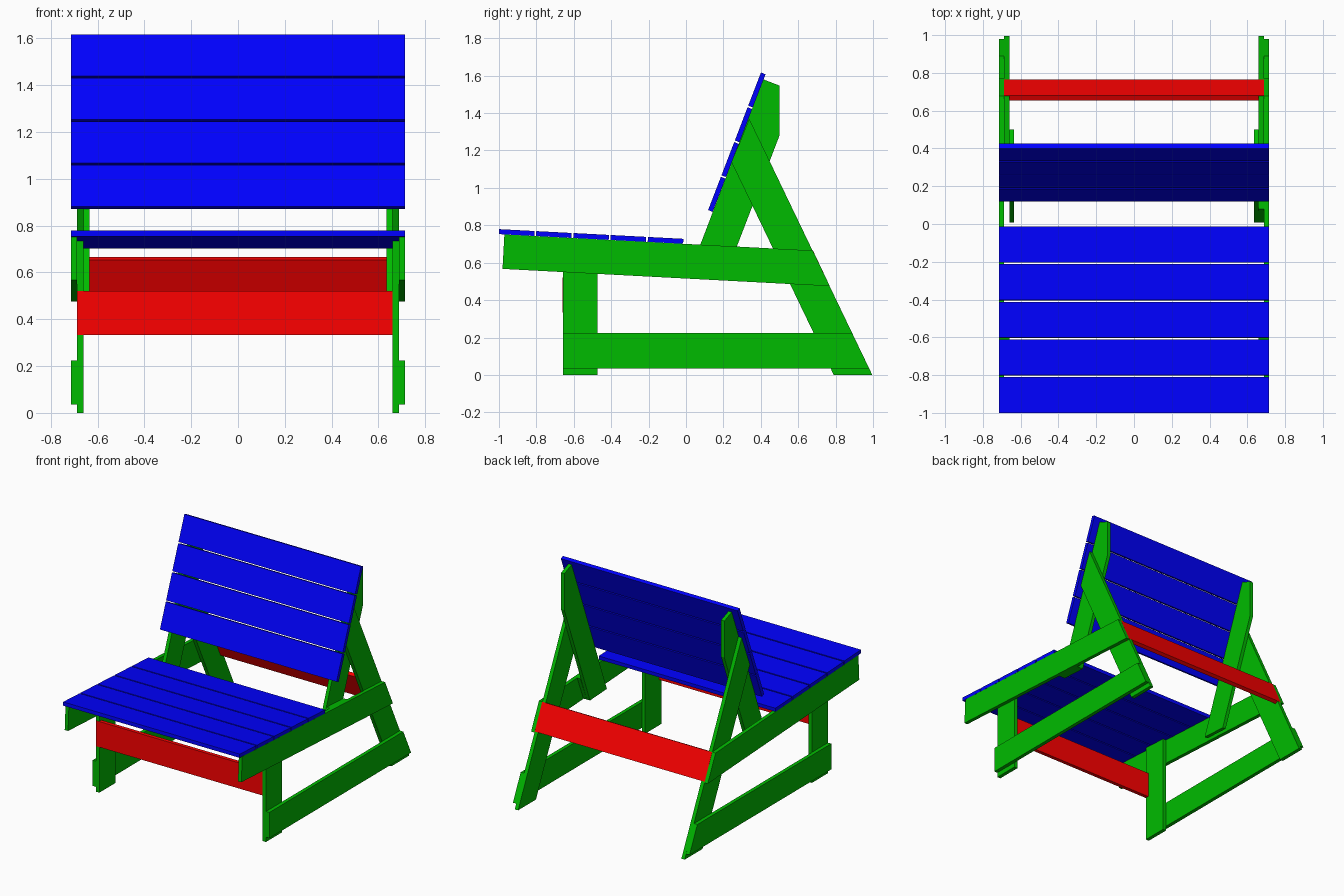
import bpy, bmesh
from math import sin, cos, radians

if "Cube" in bpy.data.objects:
    bpy.data.objects.remove(bpy.data.objects["Cube"])


def material(name, rgb):
    m = bpy.data.materials.new(name)
    m.diffuse_color = (*rgb, 1)
    m.use_nodes = True
    m.node_tree.nodes["Principled BSDF"].inputs["Base Color"].default_value = m.diffuse_color
    return m


GREEN = material("frame_green", (0.0, 0.5, 0.0))
BLUE = material("slat_blue", (0.0, 0.0, 1.0))
RED = material("stretcher_red", (1.0, 0.0, 0.0))


def board(name, profile, x0, x1, mat):
    """Extrude a (y, z) side profile from x0 to x1."""
    bm = bmesh.new()
    face = bm.faces.new([bm.verts.new((x0, y, z)) for y, z in profile])
    ext = bmesh.ops.extrude_face_region(bm, geom=[face])
    verts = [v for v in ext["geom"] if isinstance(v, bmesh.types.BMVert)]
    bmesh.ops.translate(bm, verts=verts, vec=(x1 - x0, 0, 0))
    bmesh.ops.recalc_face_normals(bm, faces=bm.faces)
    me = bpy.data.meshes.new(name)
    bm.to_mesh(me)
    bm.free()
    me.materials.append(mat)
    ob = bpy.data.objects.new(name, me)
    bpy.context.collection.objects.link(ob)
    return ob


def slats(name, count, start, along, normal):
    """Row of full-width slats laid along a direction in the side plane."""
    for i in range(count):
        a, b = i * 0.1993, i * 0.1993 + 0.19
        prof = [(start[0] + along[0] * s + normal[0] * t,
                 start[1] + along[1] * s + normal[1] * t)
                for s, t in ((a, 0), (b, 0), (b, T), (a, T))]
        board(f"{name}_{i + 1}", prof, -X3, X3, BLUE)


# Board thickness and the three side layers
T = 0.0265
X0, X1, X2, X3 = 0.634, 0.66, 0.687, 0.714

# Side frame profiles: (profile, inner x, outer x)
frame = {
    "seat_rail": ([(-0.981, 0.567), (-0.971, 0.751), (0.678, 0.665), (0.769, 0.475)], X2, X3),
    "lower_rail": ([(-0.658, 0.035), (-0.658, 0.223), (0.889, 0.223), (0.979, 0.035)], X2, X3),
    "front_leg": ([(-0.658, 0), (-0.658, 0.734), (-0.472, 0.724), (-0.472, 0)], X1, X2),
    "rear_leg": ([(0.996, 0), (0.79, 0), (0.244, 1.136), (0.338, 1.37)], X1, X2),
    "back_support": ([(0.008, 0.517), (0.414, 1.58), (0.5, 1.547), (0.5, 1.28), (0.203, 0.507)], X0, X1),
}
for name, (prof, a, b) in frame.items():
    board("right_" + name, prof, a, b, GREEN)
    board("left_" + name, prof, -b, -a, GREEN)

# Filler block between right support and seat rail
board("support_filler", [(0.008, 0.517), (0.08, 0.696), (0.276, 0.686), (0.203, 0.507)], X1, X2, GREEN)

# Cross stretchers, let in flush with the leg edges
board("front_stretcher", [(-0.659, 0.333), (-0.659, 0.52), (-0.632, 0.52), (-0.632, 0.333)], -X2, X1, RED)
board("back_stretcher", [(0.679, 0.665), (0.766, 0.481), (0.741, 0.469), (0.654, 0.653)], -X2, X2, RED)

# Seat and backrest slats
s = radians(3)
slats("seat_slat", 5, (-1.001, 0.753), (cos(s), -sin(s)), (sin(s), cos(s)))
b = radians(21)
slats("back_slat", 4, (0.143, 0.872), (sin(b), cos(b)), (-cos(b), sin(b)))
